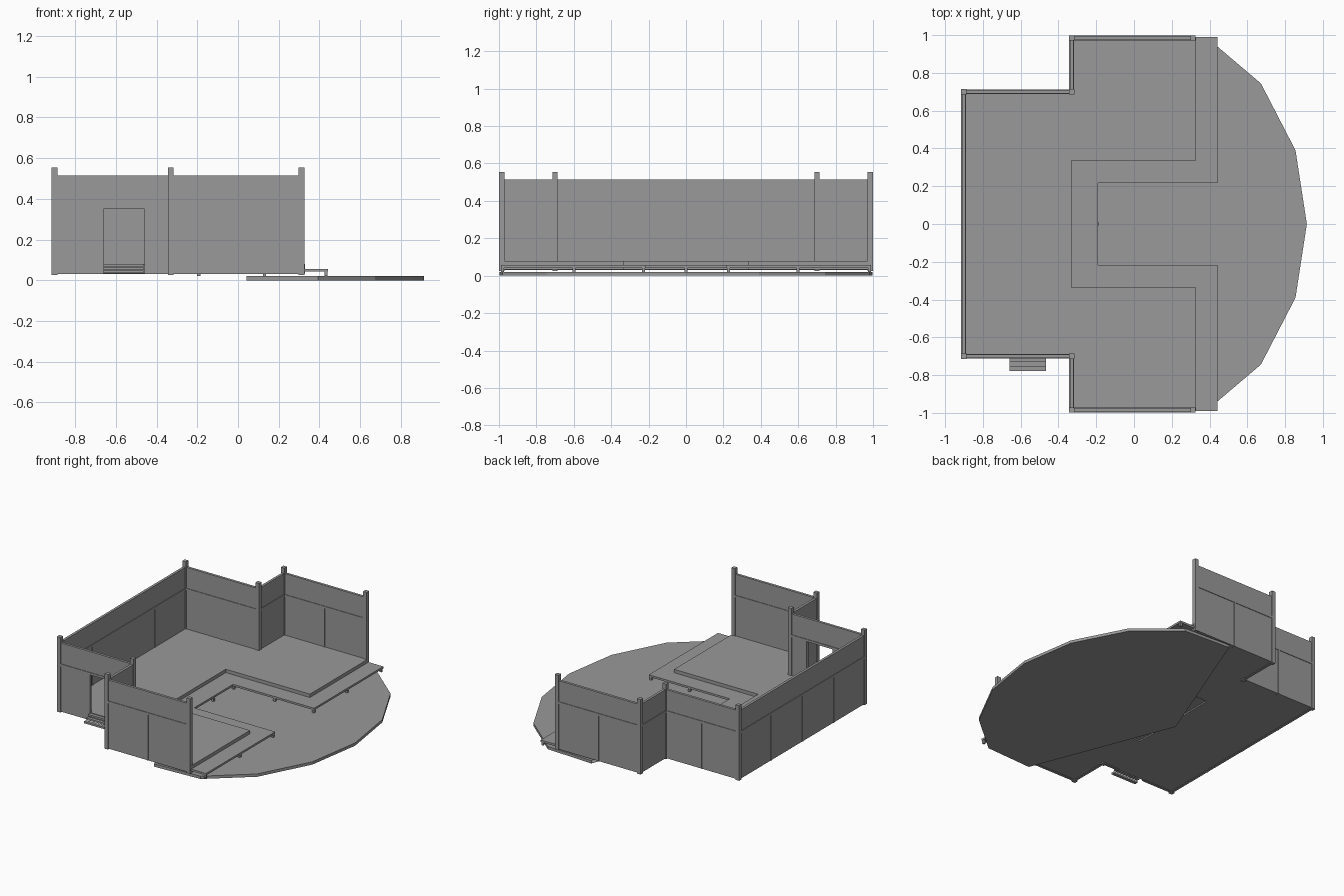
import bpy
import bmesh
import math

if "Cube" in bpy.data.objects:
    bpy.data.objects.remove(bpy.data.objects["Cube"])

grey = bpy.data.materials.new("plain grey")
grey.use_nodes = True
COLOUR = (0.32, 0.32, 0.32, 1)
grey.diffuse_color = COLOUR
grey.node_tree.nodes["Principled BSDF"].inputs["Base Color"].default_value = COLOUR

WALL_LOW, WALL_TOP = 0.03, 0.515
POST_LOW, POST_TOP = 0.025, 0.555
RAIL_Z = 0.36
BACK, MID, FRONT = -0.902, -0.33, 0.312   # x of the wall lines
INNER, OUTER = 0.70, 0.985                # y of the wall lines


def finish(name, bm):
    mesh = bpy.data.meshes.new(name)
    bm.to_mesh(mesh)
    bm.free()
    mesh.materials.append(grey)
    obj = bpy.data.objects.new(name, mesh)
    bpy.context.collection.objects.link(obj)
    return obj


def box(name, x0, x1, y0, y1, z0, z1):
    bm = bmesh.new()
    bmesh.ops.create_cube(bm, size=1)
    for v in bm.verts:
        v.co.x = x1 if v.co.x > 0 else x0
        v.co.y = y1 if v.co.y > 0 else y0
        v.co.z = z1 if v.co.z > 0 else z0
    return finish(name, bm)


def slab(name, outline, z0, z1):
    """Closed prism over a plan outline."""
    bm = bmesh.new()
    face = bm.faces.new([bm.verts.new((x, y, z0)) for x, y in outline])
    top = bmesh.ops.extrude_face_region(bm, geom=[face])["geom"]
    for v in top:
        if isinstance(v, bmesh.types.BMVert):
            v.co.z = z1
    bmesh.ops.recalc_face_normals(bm, faces=bm.faces)
    return finish(name, bm)


def mirrored(half):
    return half + [(x, -y) for x, y in reversed(half)]


def bar(name, a, b, thick, z0, z1):
    """Axis-aligned upright strip between two plan points."""
    t = thick / 2
    along_x = abs(a[0] - b[0]) > abs(a[1] - b[1])
    dx, dy = (0, t) if along_x else (t, 0)
    xs, ys = sorted((a[0], b[0])), sorted((a[1], b[1]))
    return box(name, xs[0] - dx, xs[1] + dx, ys[0] - dy, ys[1] + dy, z0, z1)


def wall(name, a, b, panels, opening=None):
    """Wall with a horizontal rail and stiles between lower panels."""
    if opening:
        o0, o1, head = opening
        bar(name + "_left", a, (o0, a[1]), 0.018, WALL_LOW, WALL_TOP)
        bar(name + "_right", (o1, a[1]), b, 0.018, WALL_LOW, WALL_TOP)
        bar(name + "_lintel", (o0, a[1]), (o1, a[1]), 0.018, head, WALL_TOP)
    else:
        bar(name, a, b, 0.018, WALL_LOW, WALL_TOP)
    bar(name + "_rail", a, b, 0.026, RAIL_Z - 0.008, RAIL_Z + 0.008)
    for i in range(1, panels):
        p = [a[k] + (b[k] - a[k]) * i / panels for k in (0, 1)]
        box(name + "_stile", p[0] - 0.012, p[0] + 0.012, p[1] - 0.012, p[1] + 0.012,
            WALL_LOW, RAIL_Z) if panels == 0 else bar(
            name + "_stile",
            [p[k] - 0.005 * (a[k] != b[k]) for k in (0, 1)],
            [p[k] + 0.005 * (a[k] != b[k]) for k in (0, 1)],
            0.024, WALL_LOW, RAIL_Z)


# Pie-shaped ground plate: top, underside and curved rim only
arc = [(0.915, 0), (0.855, 0.39), (0.672, 0.744), (0.394, 0.98), (0.042, 0.998)]
arc = [(x, -y) for x, y in reversed(arc[1:])] + arc
bm = bmesh.new()
rings = [[bm.verts.new((x, y, z)) for x, y in [(-0.348, 0)] + arc] for z in (0, 0.02)]
bm.faces.new(rings[0][::-1])
bm.faces.new(rings[1])
for i in range(1, len(arc)):
    bm.faces.new((rings[0][i], rings[0][i + 1], rings[1][i + 1], rings[1][i]))
finish("ground_plate", bm)

# Raised main floor with a notch in its open side
slab("main_floor", mirrored([(MID, 0.335), (0.328, 0.335), (0.328, OUTER),
                             (MID, OUTER), (MID, INNER), (BACK, INNER)]), 0.033, 0.08)

# Lower step deck running round the notch and the open side
slab("step_deck", mirrored([(-0.19, 0.217), (0.443, 0.217), (0.443, 0.99),
                            (0.32, 0.99), (0.32, 0.34), (MID, 0.34)]), 0.042, 0.056)

# Short legs beneath the step deck
legs = [(-0.193, 0)]
for s in (-1, 1):
    legs += [(0.432, s * y) for y in (0.98, 0.6, 0.227)]
    legs += [(x, s * 0.227) for x in (-0.193, 0.13)]
for x, y in legs:
    box("deck_leg", x - 0.008, x + 0.008, y - 0.008, y + 0.008, 0.02, 0.045)

# Walls and corner posts
wall("back_wall", (BACK, -INNER), (BACK, INNER), 4)
for s, side in ((-1, "right"), (1, "left")):
    door = (-0.66, -0.46, 0.35) if s < 0 else None
    wall(side + "_inner_wall", (BACK, s * INNER), (MID, s * INNER), 1 if door else 2, door)
    wall(side + "_return_wall", (MID, s * INNER), (MID, s * OUTER), 1)
    wall(side + "_outer_wall", (MID, s * OUTER), (FRONT, s * OUTER), 2)
    for x, y in ((BACK, INNER), (MID, INNER), (MID, OUTER), (FRONT, OUTER)):
        box(side + "_post", x - 0.014, x + 0.014, s * y - 0.014, s * y + 0.014,
            POST_LOW, POST_TOP)

# Entrance steps at the doorway
for i in range(3):
    y = -0.708 - 0.023 * i
    z = 0.08 - 0.016 * i
    box("entrance_step", -0.66, -0.465, y - 0.023, y, z - 0.013, z)
